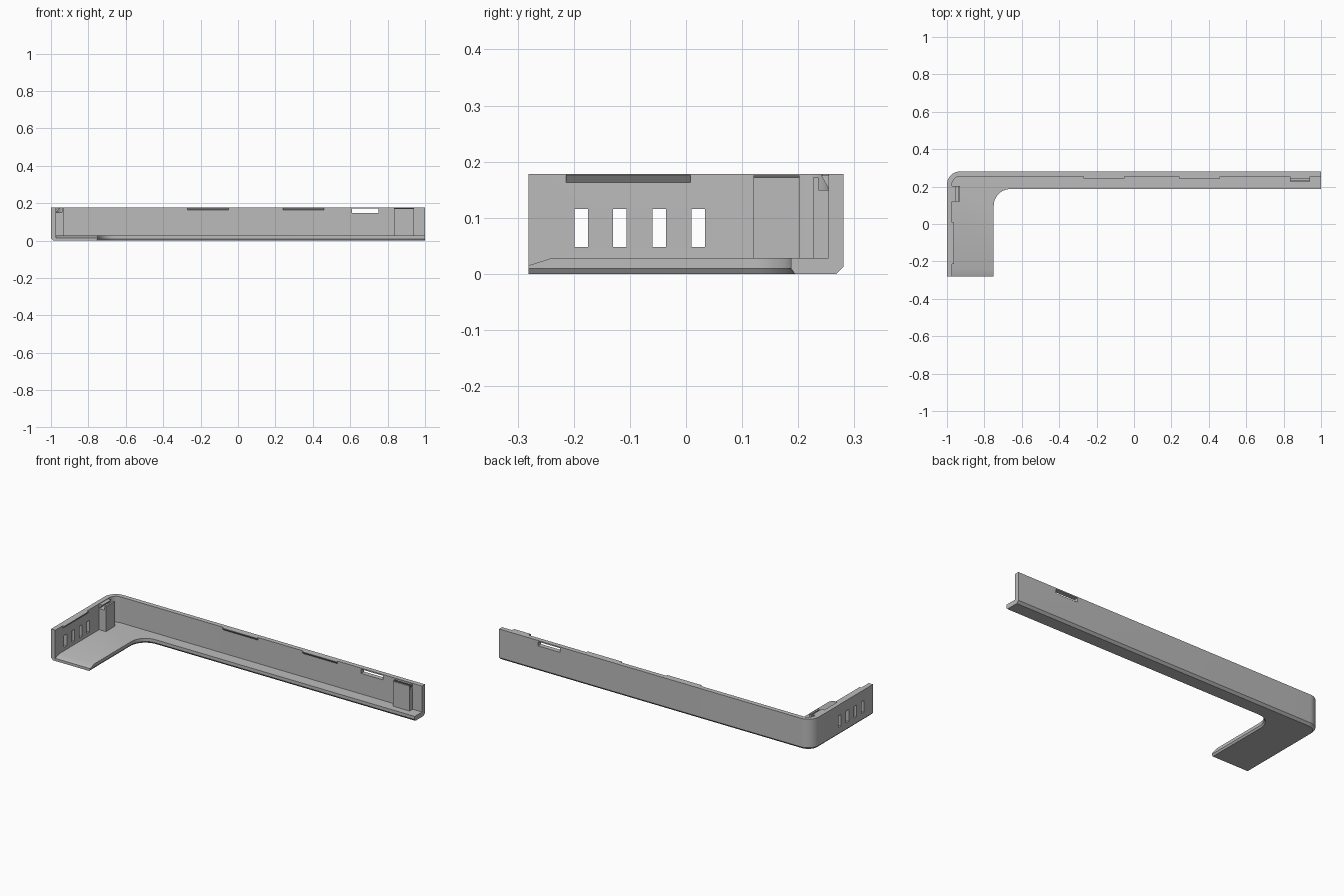
import bpy, bmesh, math

if "Cube" in bpy.data.objects:
    bpy.data.objects.remove(bpy.data.objects["Cube"])

# Shared dimensions
HALF, DEPTH, HEIGHT = 1.0, 0.281, 0.178
WALL, FLOOR = 0.027, 0.028
LEG_X, LEDGE_Y = -0.75, 0.187        # inner edges of the floor
R_OUT, R_IN = 0.07, 0.09             # corner radii
STEPS = 12

grey = bpy.data.materials.new("light grey")
grey.use_nodes = True
COLOUR = (0.5, 0.5, 0.5, 1)
grey.diffuse_color = COLOUR
grey.node_tree.nodes["Principled BSDF"].inputs["Base Color"].default_value = COLOUR


def loft(name, sections):
    """Skin a list of closed cross-sections and cap both ends."""
    bm = bmesh.new()
    rings = [[bm.verts.new(p) for p in s] for s in sections]
    for a, b in zip(rings, rings[1:]):
        for i in range(len(a)):
            j = (i + 1) % len(a)
            bm.faces.new((a[i], a[j], b[j], b[i]))
    bm.faces.new(rings[0])
    bm.faces.new(rings[-1])
    bmesh.ops.recalc_face_normals(bm, faces=bm.faces)
    mesh = bpy.data.meshes.new(name)
    bm.to_mesh(mesh)
    bm.free()
    mesh.materials.append(grey)
    obj = bpy.data.objects.new(name, mesh)
    bpy.context.collection.objects.link(obj)
    return obj


def on_back(name, profile, x0, x1):
    """Extrude a (distance from wall, z) profile along the back wall."""
    return loft(name, [[(x, DEPTH - WALL - d, z) for d, z in profile] for x in (x0, x1)])


def on_side(name, profile, y0, y1):
    """Extrude a (distance from wall, z) profile along the side wall."""
    return loft(name, [[(-HALF + WALL + d, y, z) for d, z in profile] for y in (y0, y1)])


# Shell: an L-shaped section swept around the corner
SECTION = [("out", 0.013, 0), ("out", 0, 0.013), ("out", 0, HEIGHT),
           ("out", WALL, HEIGHT), ("out", WALL, FLOOR),
           ("in", 0, FLOOR), ("in", 0, 0.01), ("in", 0.007, 0)]


def corner_section(angle):
    pts = []
    for side, offset, z in SECTION:
        if side == "out":
            cx, cy, r = -HALF + R_OUT, DEPTH - R_OUT, R_OUT - offset
        else:
            cx, cy, r = LEG_X + R_IN, LEDGE_Y - R_IN, R_IN + offset
        pts.append((cx + r * math.cos(angle), cy + r * math.sin(angle), z))
    return pts


corner = [corner_section(math.pi / 2 * (1 + k / STEPS)) for k in range(STEPS + 1)]
right_end = [(HALF, y, z) for x, y, z in corner[0]]
front_end = [(x, -DEPTH, z) for x, y, z in corner[-1]]
shell = loft("shell", [right_end] + corner + [front_end])


# Openings and the sloped front lip of the floor
def slot(low, high):
    return [(-0.1, low), (0.01, low), (0.01, high), (-0.1, high)]


cutters = [on_side("vent_cutter", slot(0.048, 0.116), y - 0.012, y + 0.012)
           for y in (-0.187, -0.118, -0.048, 0.022)]
cutters.append(on_back("port_cutter", slot(0.147, 0.171), 0.61, 0.75))
lip = [(-0.24, FLOOR), (-0.30, 0.009), (-0.30, 0.1), (-0.24, 0.1)]
cutters.append(loft("lip_cutter", [[(x, y, z) for y, z in lip]
                                   for x in (-HALF + WALL, LEG_X + 0.05)]))

bpy.context.view_layer.objects.active = shell
for cutter in cutters:
    cutter.hide_render = True
    mod = shell.modifiers.new("cut", "BOOLEAN")
    mod.operation, mod.solver, mod.object = "DIFFERENCE", "EXACT", cutter
    bpy.ops.object.modifier_apply(modifier=mod.name)
    bpy.data.objects.remove(cutter)

bpy.ops.object.select_all(action="DESELECT")
shell.select_set(True)
bpy.ops.object.shade_smooth_by_angle(angle=math.radians(25))

# Snap ridges along the rims
ridge = [(-0.004, 0.163), (0, 0.163), (0.011, 0.176), (0.011, HEIGHT), (-0.004, HEIGHT)]
on_back("back_ridge_left", ridge, 0.24, 0.46)
on_back("back_ridge_right", ridge, -0.27, -0.05)
on_side("side_ridge", ridge, -0.214, 0.008)


# Clip blocks: a block with a slot behind its front plate, and a hook on the wall
def clip(place, name, depth, hook, start, end):
    back, top, seat = depth - 0.01, 0.172, 0.15
    place(name + "_block", [(-0.004, FLOOR - 0.004), (depth, FLOOR - 0.004), (depth, top),
                            (back, top), (back, seat), (-0.004, seat)], start, end)
    place(name + "_hook", [(-0.004, 0.152), (0, 0.152), (hook, 0.175), (-0.004, 0.175)],
          start, end)


clip(on_back, "back_clip", 0.028, 0.013, 0.833, 0.94)
clip(on_side, "side_clip", 0.043, 0.022, 0.12, 0.202)
